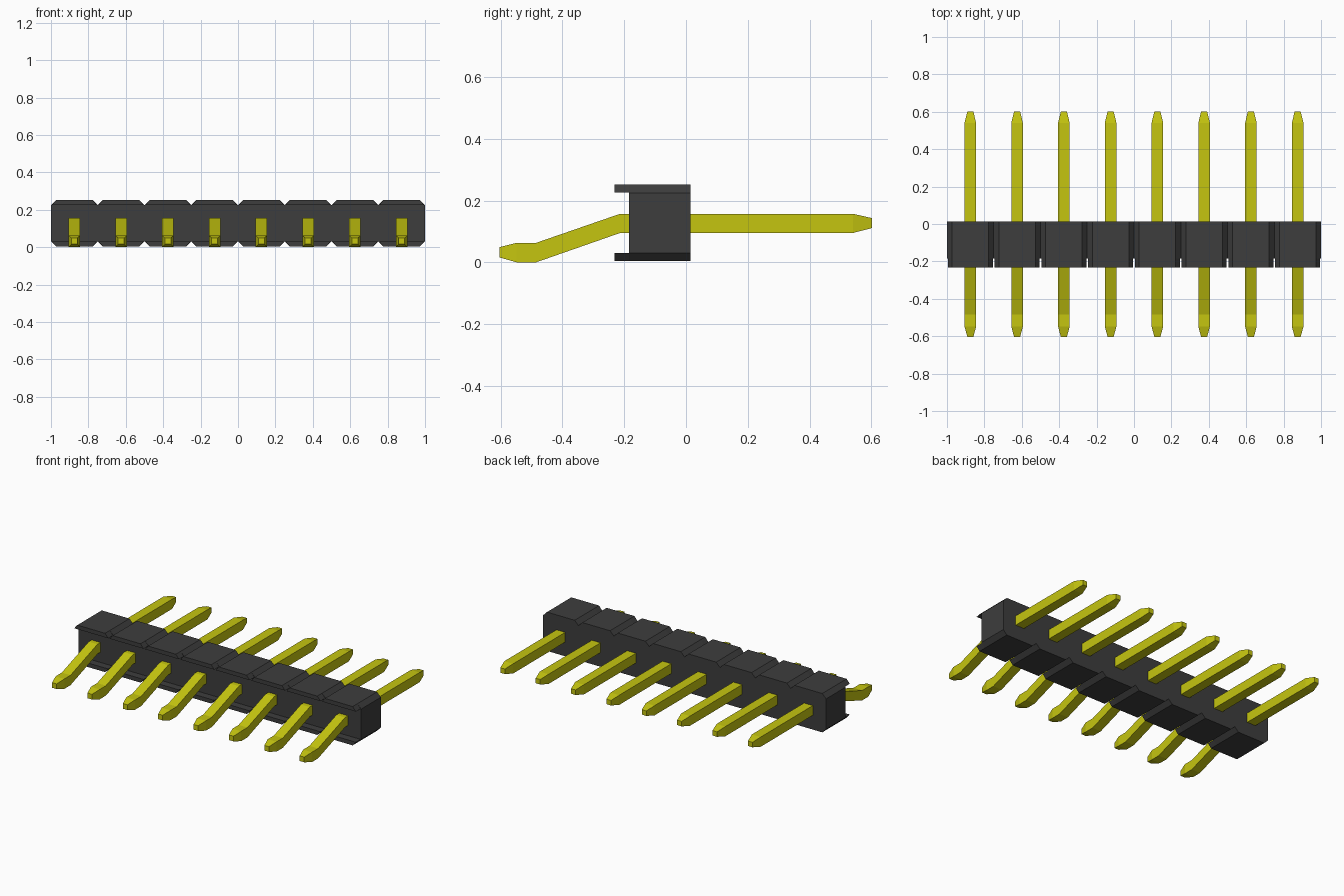
import bpy
import bmesh

cube = bpy.data.objects.get("Cube")
if cube:
    bpy.data.objects.remove(cube, do_unlink=True)

PINS = 8
PITCH = 0.25


def make_material(name, rgb):
    mat = bpy.data.materials.new(name)
    mat.use_nodes = True
    color = (*rgb, 1.0)
    mat.diffuse_color = color
    mat.node_tree.nodes["Principled BSDF"].inputs["Base Color"].default_value = color
    return mat


black = make_material("black plastic", (0.047, 0.047, 0.047))
yellow = make_material("yellow metal", (0.56, 0.56, 0.005))


def add_object(name, bm, mat):
    bmesh.ops.recalc_face_normals(bm, faces=bm.faces)
    mesh = bpy.data.meshes.new(name)
    bm.to_mesh(mesh)
    bm.free()
    mesh.materials.append(mat)
    obj = bpy.data.objects.new(name, mesh)
    bpy.context.collection.objects.link(obj)
    return obj


def extrude_xz(name, outline, y0, y1, mat):
    """Extrude an x-z outline along y."""
    bm = bmesh.new()
    face = bm.faces.new([bm.verts.new((x, y0, z)) for x, z in outline])
    new = bmesh.ops.extrude_face_region(bm, geom=[face])["geom"]
    moved = [v for v in new if isinstance(v, bmesh.types.BMVert)]
    bmesh.ops.translate(bm, verts=moved, vec=(0, y1 - y0, 0))
    return add_object(name, bm, mat)


def loft_pin(name, x, sections, mat):
    """Join rectangular sections (y, z low, z high, half width) into a pin."""
    bm = bmesh.new()
    rings = [[bm.verts.new((x + sx * w, y, z))
              for sx, z in ((-1, lo), (1, lo), (1, hi), (-1, hi))]
             for y, lo, hi, w in sections]
    for a, b in zip(rings, rings[1:]):
        for i in range(4):
            j = (i + 1) % 4
            bm.faces.new((a[i], a[j], b[j], b[i]))
    bm.faces.new(rings[0])
    bm.faces.new(rings[-1])
    return add_object(name, bm, mat)


centers = [(i - (PINS - 1) / 2) * PITCH for i in range(PINS)]
bottom, top, chamfer = 0.004, 0.252, 0.027
half = PITCH / 2
flat = half - chamfer

# Housing: one bar with V notches between the cells, top and bottom
upper = [(-1, top - chamfer)]
for c in centers:
    upper += [(c - flat, top), (c + flat, top), (c + half, top - chamfer)]
lower = [(x, top + bottom - z) for x, z in reversed(upper)]
extrude_xz("housing", upper + lower, -0.184, 0.014, black)

# Overhanging lips and bent pins, one set per cell
lip = [(-flat, top), (flat, top), (0.12, 0.226), (-0.12, 0.226)]
pin = [
    (-0.604, 0.016, 0.049, 0.016),
    (-0.548, 0.0, 0.063, 0.031),
    (-0.485, 0.0, 0.063, 0.031),
    (-0.213, 0.095, 0.157, 0.031),
    (0.54, 0.095, 0.157, 0.031),
    (0.602, 0.111, 0.143, 0.016),
]
for n, c in enumerate(centers, 1):
    shape = [(c + x, z) for x, z in lip]
    extrude_xz(f"top_lip_{n}", shape, -0.232, -0.184, black)
    extrude_xz(f"bottom_lip_{n}", [(x, top + bottom - z) for x, z in shape],
               -0.232, -0.184, black)
    loft_pin(f"pin_{n}", c, pin, yellow)
